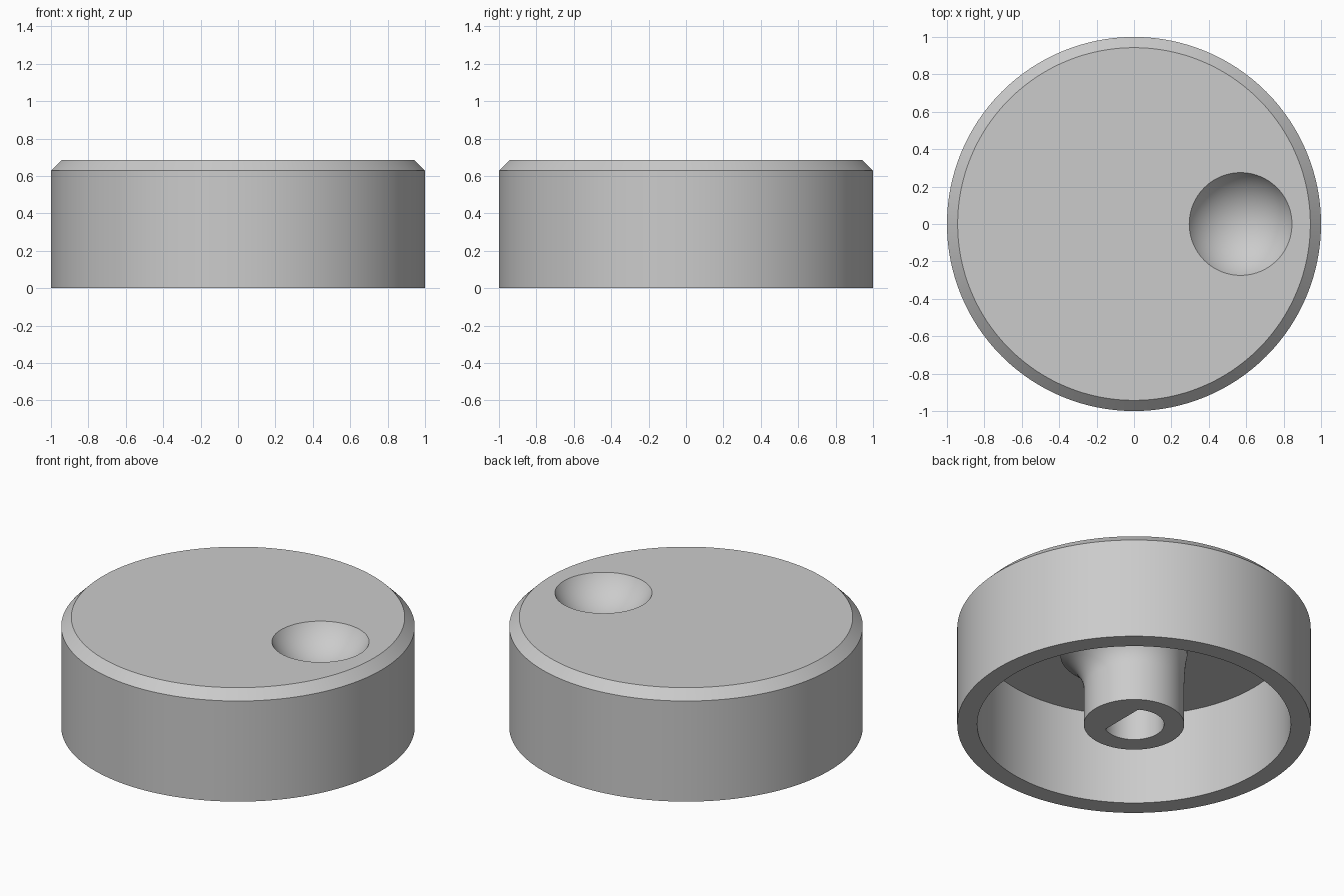
import bpy, bmesh
from math import sin, cos, sqrt, pi, radians

if "Cube" in bpy.data.objects:
    bpy.data.objects.remove(bpy.data.objects["Cube"], do_unlink=True)

grey = bpy.data.materials.new("light grey")
grey.use_nodes = True
colour = (0.6, 0.6, 0.6, 1)
grey.diffuse_color = colour
grey.node_tree.nodes["Principled BSDF"].inputs["Base Color"].default_value = colour


def mesh_object(name, loops):
    """Solid skinned through matching closed loops, capped at both ends."""
    bm = bmesh.new()
    rings = [[bm.verts.new(p) for p in loop] for loop in loops]
    n = len(rings[0])
    for a, b in zip(rings, rings[1:]):
        for i in range(n):
            j = (i + 1) % n
            bm.faces.new((a[i], a[j], b[j], b[i]))
    bm.faces.new(rings[0])
    bm.faces.new(rings[-1])
    bmesh.ops.recalc_face_normals(bm, faces=bm.faces)
    mesh = bpy.data.meshes.new(name)
    bm.to_mesh(mesh)
    bm.free()
    mesh.materials.append(grey)
    obj = bpy.data.objects.new(name, mesh)
    bpy.context.collection.objects.link(obj)
    return obj


def circle(x, radius, z, n=128):
    return [(x + radius * cos(2 * pi * i / n), radius * sin(2 * pi * i / n), z)
            for i in range(n)]


def bowl(name, radius, top_angle):
    """Lower part of a sphere centred over the finger dimple."""
    steps = 28
    angles = [radians(1 + (top_angle - 1) * i / steps) for i in range(steps + 1)]
    return mesh_object(name, [circle(DIMPLE_X, radius * sin(a), DIMPLE_Z - radius * cos(a), 96)
                              for a in angles])


def combine(target, other, operation):
    mod = target.modifiers.new(operation, 'BOOLEAN')
    mod.operation = operation
    mod.solver = 'EXACT'
    mod.object = other
    bpy.context.view_layer.objects.active = target
    bpy.ops.object.modifier_apply(modifier=mod.name)
    bpy.data.objects.remove(other, do_unlink=True)


HEIGHT, WALL, CHAMFER = 0.685, 0.113, 0.057
DIMPLE_X, DIMPLE_Z, DIMPLE_R = 0.57, 0.841, 0.316
BOSS_R, HOLE_R, FLAT_X = 0.284, 0.17, 0.09

# Hollow cap with a chamfered top edge
knob = mesh_object("knob", [
    circle(0, 1 - WALL, HEIGHT - WALL), circle(0, 1 - WALL, 0),
    circle(0, 1, 0), circle(0, 1, HEIGHT - CHAMFER),
    circle(0, 1 - CHAMFER, HEIGHT)])

# Shaft boss, flaring towards the dimple near its root
sections = [circle(0, BOSS_R, 0, 96)]
for i in range(13):
    rise = 0.19 * i / 12
    shift = (0.2 - sqrt(0.04 - rise * rise)) / 1.83
    sections.append(circle(shift, BOSS_R + shift, 0.235 + rise, 96))
sections.append(circle(shift, BOSS_R + shift, 0.62, 96))
boss = mesh_object("shaft_boss", sections)

# D-shaped shaft hole
hole = mesh_object("shaft_hole", [
    [(min(x, FLAT_X), y, z) for x, y, z in circle(0, HOLE_R, level, 96)]
    for level in (-0.1, 0.45)])

# Shell under the dimple, then the dimple itself
combine(knob, bowl("dimple_shell", DIMPLE_R + WALL, 56), 'UNION')
combine(knob, boss, 'UNION')
combine(knob, hole, 'DIFFERENCE')
combine(knob, bowl("dimple", DIMPLE_R, 75), 'DIFFERENCE')

bpy.ops.object.select_all(action='DESELECT')
knob.select_set(True)
bpy.context.view_layer.objects.active = knob
bpy.ops.object.shade_smooth_by_angle(angle=radians(30))
